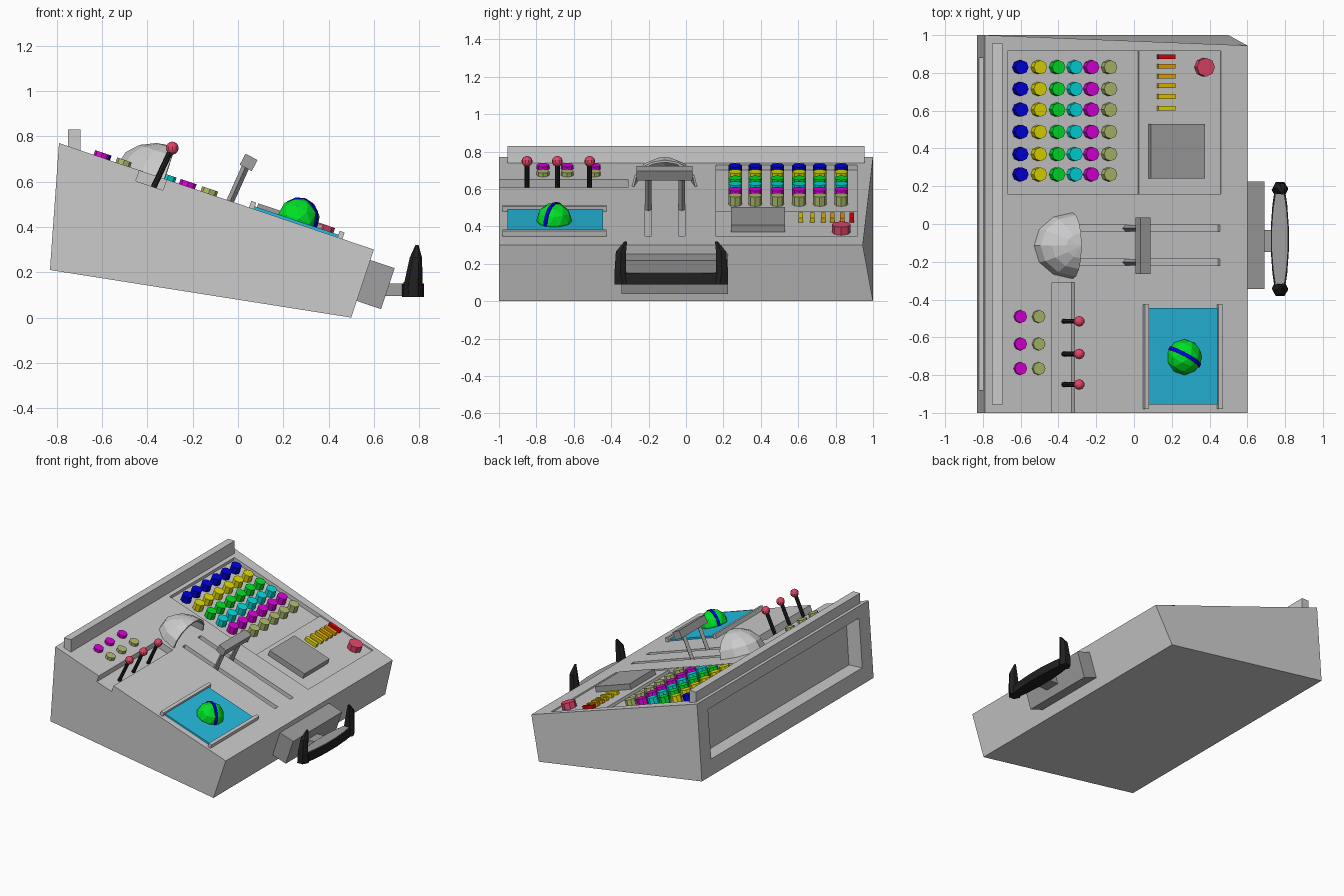
import bpy, bmesh, math
from mathutils import Matrix, Vector

if "Cube" in bpy.data.objects:
    bpy.data.objects.remove(bpy.data.objects["Cube"])

SLOPE = 0.338
TH = math.atan(SLOPE)
mats = {}


def paint(ob, rgb):
    if rgb:
        if rgb not in mats:
            mats[rgb] = bpy.data.materials.new("colour_%d" % len(mats))
            mats[rgb].diffuse_color = (*rgb, 1)
        ob.data.materials.append(mats[rgb])
    return ob


def finish(name, bm, rgb=None, mat=None):
    if mat:
        bm.transform(mat)
    bmesh.ops.recalc_face_normals(bm, faces=bm.faces)
    me = bpy.data.meshes.new(name)
    bm.to_mesh(me)
    bm.free()
    ob = bpy.data.objects.new(name, me)
    bpy.context.collection.objects.link(ob)
    return paint(ob, rgb)


def on_deck(x, y, h=0):
    """Frame on the sloping deck: local z is the deck normal."""
    z = 0.77 - SLOPE * (x + 0.79)
    return Matrix.Translation((x, y, z)) @ Matrix.Rotation(TH, 4, 'Y') @ Matrix.Translation((0, 0, h))


def box(name, size, mat, rgb=None):
    bm = bmesh.new()
    bmesh.ops.create_cube(bm, size=1)
    bm.transform(Matrix.Diagonal((*size, 1)))
    return finish(name, bm, rgb, mat)


def deck_box(name, x0, x1, y0, y1, h0, h1, rgb=None):
    return box(name, ((x1 - x0) / math.cos(TH), y1 - y0, h1 - h0),
               on_deck((x0 + x1) / 2, (y0 + y1) / 2, (h0 + h1) / 2), rgb)


def deck_button(name, x, y, r, h0, h1, rgb):
    bm = bmesh.new()
    bmesh.ops.create_cone(bm, cap_ends=True, segments=8, radius1=r, radius2=r, depth=h1 - h0)
    return finish(name, bm, rgb, on_deck(x, y, (h0 + h1) / 2))


def rod(name, a, b, r, rgb=None, seg=8):
    a, b = Vector(a), Vector(b)
    bm = bmesh.new()
    bmesh.ops.create_cone(bm, cap_ends=True, segments=seg, radius1=r, radius2=r, depth=(b - a).length)
    q = (b - a).to_track_quat('Z', 'Y').to_matrix().to_4x4()
    return finish(name, bm, rgb, Matrix.Translation((a + b) / 2) @ q)


def loft(name, rings, rgb=None):
    bm = bmesh.new()
    rows = [[bm.verts.new(p) for p in r] for r in rings]
    n = len(rows[0])
    bm.faces.new(rows[0])
    bm.faces.new(rows[-1])
    for a, b in zip(rows, rows[1:]):
        for i in range(n):
            j = (i + 1) % n
            bm.faces.new((a[i], a[j], b[j], b[i]))
    return finish(name, bm, rgb)


BLUE, YELLOW, GREEN = (0, 0, 0.7), (0.75, 0.7, 0), (0, 0.75, 0.02)
CYAN, MAGENTA, OLIVE = (0, 0.7, 0.7), (0.7, 0, 0.7), (0.42, 0.5, 0.15)
RED, BLACK, DARK = (0.75, 0.06, 0.14), (0.015, 0.015, 0.015), (0.35, 0.35, 0.35)

# Wedge-shaped console body
side = [(-0.83, 0.21), (0.50, 0.0), (0.60, 0.30), (-0.79, 0.77)]
body = loft("console_body", [[(x, -1, z) for x, z in side],
                             [(x, 0.945 if x == 0.60 else 1, z) for x, z in side]])

# Recesses: button panel, side panel, lever trench, slider slots, back opening
cutters = [deck_box("cut", -0.67, 0.03, 0.16, 0.915, -0.03, 0.06),
           deck_box("cut", 0.02, 0.46, 0.16, 0.915, -0.01, 0.06),
           deck_box("cut", -0.435, -0.315, -1.05, -0.31, -0.05, 0.06),
           deck_box("cut", -0.30, 0.455, -0.04, -0.005, -0.03, 0.06),
           deck_box("cut", -0.30, 0.455, -0.22, -0.185, -0.03, 0.06),
           box("cut", (0.3, 1.76, 0.36),
               Matrix.Translation((-0.85, 0, 0.51)) @ Matrix.Rotation(math.radians(4), 4, 'Y'))]
bpy.context.view_layer.objects.active = body
for c in cutters:
    m = body.modifiers.new("recess", 'BOOLEAN')
    m.operation, m.solver, m.object = 'DIFFERENCE', 'EXACT', c
    bpy.ops.object.modifier_apply(modifier=m.name)
    bpy.data.objects.remove(c)

# Rail along the high edge
box("top_rail", (0.055, 1.91, 0.12), Matrix.Translation((-0.723, 0, 0.77)))

# Button grid and the six side buttons
columns = zip((-0.595, -0.497, -0.40, -0.308, -0.22, -0.125),
              (BLUE, YELLOW, GREEN, CYAN, MAGENTA, OLIVE))
for x, col in columns:
    for y in (0.83, 0.715, 0.605, 0.488, 0.37, 0.263):
        deck_button("grid_button", x - 0.005, y, 0.037, -0.035, 0.022, col)
for x, col in ((-0.605, MAGENTA), (-0.508, OLIVE)):
    for y in (-0.49, -0.635, -0.765):
        deck_button("side_button", x, y, 0.034, -0.01, 0.022, col)

# Alarm button, indicator bars and keypad
deck_button("alarm_button", 0.37, 0.83, 0.05, -0.015, 0.035, RED)
for i, y in enumerate((0.885, 0.835, 0.783, 0.733, 0.675, 0.613)):
    deck_box("indicator_bar", 0.125, 0.215, y - 0.012, y + 0.012, -0.015, 0.015,
             (0.8, (0, 0.35, 0.42, 0.5, 0.6, 0.7)[i], 0))
deck_box("keypad", 0.08, 0.365, 0.24, 0.53, -0.015, 0.03, DARK)

# Three toggle levers in the trench
for y in (-0.515, -0.688, -0.85):
    rod("lever_stick", (-0.375, y, 0.57), (-0.30, y, 0.73), 0.013, BLACK)
    bm = bmesh.new()
    bmesh.ops.create_uvsphere(bm, u_segments=10, v_segments=7, radius=0.029)
    finish("lever_knob", bm, RED, Matrix.Translation((-0.29, y, 0.748)))

# Hollow quarter-dome hood over the slots
bm = bmesh.new()
bmesh.ops.create_uvsphere(bm, u_segments=12, v_segments=8, radius=1)
for co, no in (((0, 0, 0), (1, 0, 0)), ((0, 0, 0), (0, 0, -1))):
    bmesh.ops.bisect_plane(bm, geom=bm.verts[:] + bm.edges[:] + bm.faces[:], dist=1e-5,
                           plane_co=co, plane_no=no, clear_outer=True)
bm.transform(Matrix.Diagonal((0.215, 0.175, 0.15, 1)))
hood = finish("slot_hood", bm, None, on_deck(-0.325, -0.115))
hood.modifiers.new("shell", 'SOLIDIFY').thickness = 0.012

# Slider lever: two arms and a grip
for y in (-0.022, -0.202):
    rod("slider_arm", (-0.045, y, 0.49), (0.04, y, 0.68), 0.017, DARK, 4)
box("slider_grip", (0.06, 0.30, 0.055),
    Matrix.Translation((0.047, -0.115, 0.685)) @ Matrix.Rotation(math.radians(28), 4, 'Y'), DARK)

# Map tray with end bars
deck_box("map_screen", 0.07, 0.445, -0.955, -0.445, -0.01, 0.012, (0.02, 0.5, 0.75))
for x in (0.06, 0.45):
    deck_box("map_end_bar", x - 0.011, x + 0.011, -0.98, -0.425, -0.01, 0.03)

# Faceted globe with a band
bm = bmesh.new()
bmesh.ops.create_icosphere(bm, subdivisions=2, radius=0.095)
finish("globe", bm, GREEN, on_deck(0.26, -0.705, 0.02))
bm = bmesh.new()
bmesh.ops.create_cone(bm, cap_ends=True, segments=14, radius1=0.097, radius2=0.097, depth=0.02)
finish("globe_band", bm, BLUE, on_deck(0.26, -0.705, 0.02)
       @ Matrix.Rotation(math.radians(-30), 4, 'Z') @ Matrix.Rotation(math.pi / 2, 4, 'X'))

# Steering yoke: mount, neck, lens-shaped bar, horns
box("yoke_mount", (0.14, 0.57, 0.19),
    Matrix.Translation((0.595, -0.06, 0.15)) @ Matrix.Rotation(math.radians(18.5), 4, 'Y'), DARK)
box("yoke_neck", (0.14, 0.115, 0.055), Matrix.Translation((0.69, -0.09, 0.122)), DARK)
CY = -0.08


def lens(z, k=1.0):
    pts = []
    for s in (1, -1):
        for i in range(6):
            t = (i - 2.5) / 2.5 * s
            pts.append((0.772 + s * k * (0.022 + 0.027 * (1 - t * t)), CY + 0.30 * k * t, z))
    return pts


loft("yoke_bar", [lens(0.09), lens(0.15)], BLACK)
loft("yoke_bar_inlay", [lens(0.14, 0.86), lens(0.156, 0.86)], DARK)
for s in (1, -1):
    rings = []
    for z, x, hx, y0, y1 in ((0.09, 0.772, 0.043, 0.22, 0.302), (0.16, 0.775, 0.04, 0.24, 0.302),
                             (0.265, 0.785, 0.027, 0.24, 0.295), (0.32, 0.79, 0.007, 0.235, 0.25)):
        m = (y0 + y1) / 2
        rings.append([(x - hx, CY + s * m, z), (x - hx / 2, CY + s * y0, z), (x + hx / 2, CY + s * y0, z),
                      (x + hx, CY + s * m, z), (x + hx / 2, CY + s * y1, z), (x - hx / 2, CY + s * y1, z)])
    loft("yoke_horn", rings, BLACK)

for m in bpy.data.materials:
    if m.users and not m.is_grease_pencil:
        m.use_nodes = True
        m.node_tree.nodes["Principled BSDF"].inputs["Base Color"].default_value = m.diffuse_color
